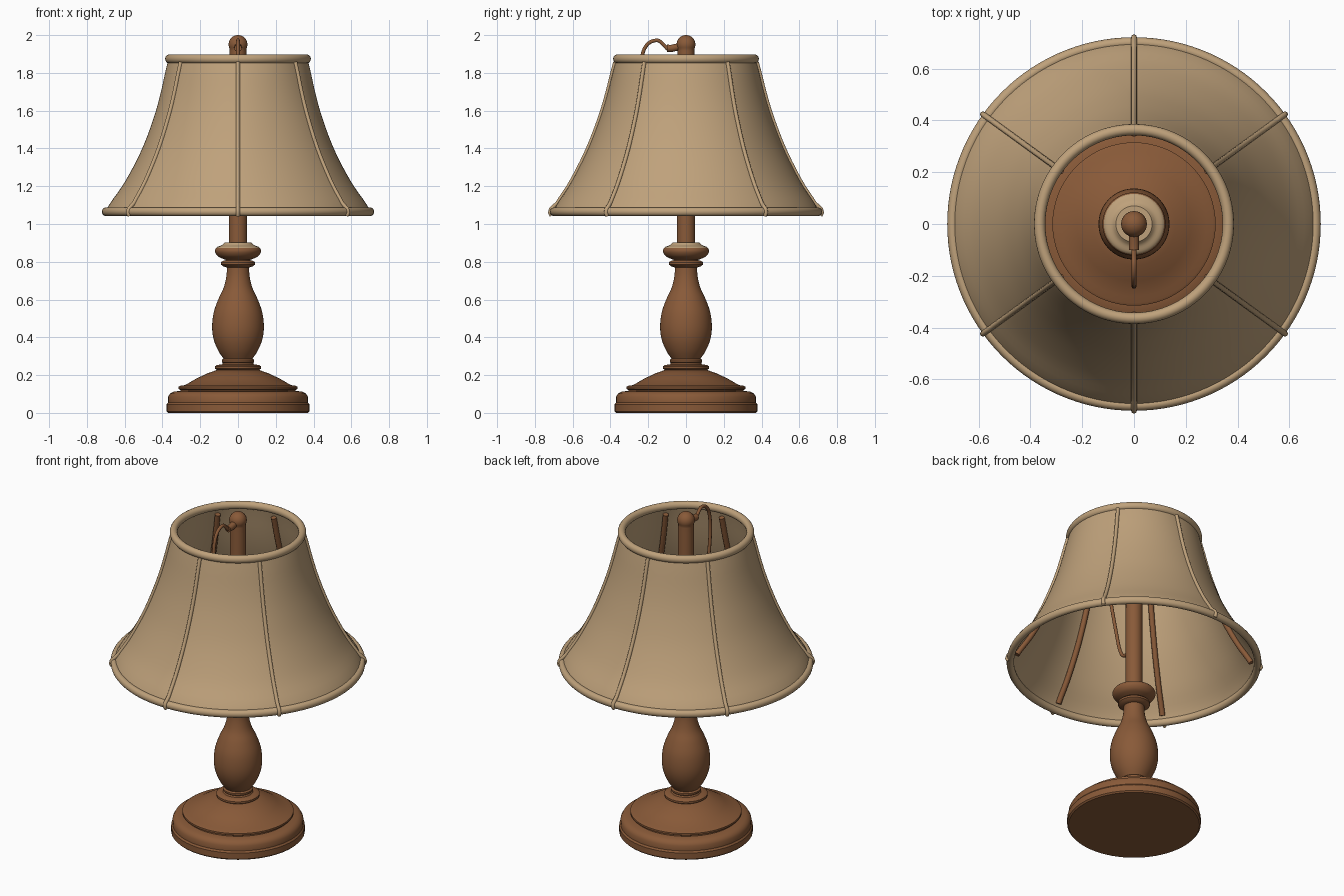
import bpy, bmesh, math

if "Cube" in bpy.data.objects:
    bpy.data.objects.remove(bpy.data.objects["Cube"])


def material(name, rgb):
    m = bpy.data.materials.new(name)
    m.diffuse_color = (*rgb, 1)
    m.use_nodes = True
    m.node_tree.nodes["Principled BSDF"].inputs["Base Color"].default_value = m.diffuse_color
    return m


BROWN = material("brown wood", (0.25, 0.102, 0.04))
BEIGE = material("beige fabric", (0.52, 0.358, 0.198))


def finish(obj, mats, angle=35):
    for m in mats:
        obj.data.materials.append(m)
    bpy.ops.object.select_all(action='DESELECT')
    obj.select_set(True)
    bpy.context.view_layer.objects.active = obj
    bpy.ops.object.shade_smooth_by_angle(angle=math.radians(angle))
    return obj


def spline(pts, n=6):
    """Catmull-Rom curve through the points."""
    p = [pts[0]] + list(pts) + [pts[-1]]
    out = []
    for i in range(1, len(p) - 2):
        for k in range(n):
            t = k / n
            out.append(tuple(0.5 * (2 * b + (c - a) * t + (2 * a - 5 * b + 4 * c - d) * t * t
                                    + (3 * b - a - 3 * c + d) * t ** 3)
                             for a, b, c, d in zip(*p[i - 1:i + 3])))
    return out + [tuple(pts[-1])]


def lathe(name, profile, mats, steps=72, closed=False, warp=None, angle=35):
    """Spin (radius, z) points about z; warp scales radius by angle and height."""
    bm = bmesh.new()
    rings = []
    for r, z in profile:
        if r < 1e-5:
            rings.append([bm.verts.new((0, 0, z))] * steps)
            continue
        ring = []
        for i in range(steps):
            a = 2 * math.pi * i / steps
            q = r * (warp(a, z) if warp else 1)
            ring.append(bm.verts.new((q * math.cos(a), q * math.sin(a), z)))
        rings.append(ring)
    pairs = list(zip(rings, rings[1:])) + ([(rings[-1], rings[0])] if closed else [])
    for lo, hi in pairs:
        for i in range(steps):
            j = (i + 1) % steps
            vs = list(dict.fromkeys((lo[i], lo[j], hi[j], hi[i])))
            if len(vs) > 2:
                bm.faces.new(vs)
    bmesh.ops.recalc_face_normals(bm, faces=bm.faces)
    me = bpy.data.meshes.new(name)
    bm.to_mesh(me)
    bm.free()
    obj = bpy.data.objects.new(name, me)
    bpy.context.collection.objects.link(obj)
    return finish(obj, mats, angle)


def tube(name, pts, radius, mat):
    cu = bpy.data.curves.new(name, 'CURVE')
    cu.dimensions = '3D'
    cu.bevel_depth = radius
    cu.bevel_resolution = 3
    cu.use_fill_caps = True
    s = cu.splines.new('POLY')
    s.points.add(len(pts) - 1)
    for q, p in zip(s.points, pts):
        q.co = (*p, 1)
    tmp = bpy.data.objects.new(name + "_path", cu)
    bpy.context.collection.objects.link(tmp)
    me = bpy.data.meshes.new_from_object(
        tmp.evaluated_get(bpy.context.evaluated_depsgraph_get()))
    bpy.data.objects.remove(tmp)
    me.materials.clear()
    obj = bpy.data.objects.new(name, me)
    bpy.context.collection.objects.link(obj)
    return finish(obj, [mat], 50)


def round_ring(r, z, a, b, n=14):
    return [(r + a * math.cos(2 * math.pi * i / n), z + b * math.sin(2 * math.pi * i / n))
            for i in range(n)]


# stepped base
lathe("base", [(0, 0), (0.37, 0), (0.378, 0.008), (0.378, 0.045), (0.37, 0.055), (0.37, 0.085),
               (0.36, 0.102), (0.34, 0.113), (0.305, 0.116), (0.305, 0.122), (0.315, 0.127),
               (0.315, 0.138), (0.305, 0.144), (0.28, 0.147), (0.22, 0.182), (0.16, 0.21),
               (0.11, 0.228), (0, 0.228)], [BROWN])

# turned foot rings and vase-shaped body
lathe("foot_rings", [(0, 0.22), (0.11, 0.226), (0.122, 0.234), (0.122, 0.246), (0.11, 0.254),
                     (0.085, 0.256), (0.08, 0.264), (0.086, 0.27), (0.086, 0.28), (0.076, 0.288),
                     (0, 0.288)], [BROWN])
lathe("body", [(0, 0.28)] + spline([(0.072, 0.28), (0.105, 0.33), (0.129, 0.39), (0.137, 0.455),
      (0.129, 0.53), (0.105, 0.6), (0.077, 0.66), (0.062, 0.72), (0.058, 0.775)], 4)
      + [(0, 0.775)], [BROWN])
lathe("neck_ring", [(0, 0.77), (0.06, 0.77), (0.078, 0.776), (0.09, 0.785), (0.09, 0.797),
                    (0.08, 0.805), (0.066, 0.808), (0.066, 0.82), (0, 0.82)], [BROWN])

# collar with a pale top
collar = lathe("collar", [(0, 0.812)] + spline([(0.07, 0.812), (0.105, 0.828), (0.122, 0.855),
               (0.112, 0.877), (0.085, 0.888), (0.07, 0.902)], 4) + [(0, 0.902)], [BROWN, BEIGE])
for f in collar.data.polygons:
    if f.center.z > 0.872:
        f.material_index = 1

# stem with rounded finial
lathe("stem", [(0, 0.89), (0.048, 0.89), (0.046, 1.88), (0.044, 1.918)]
      + [(0.05 * math.cos(t), 1.95 + 0.05 * math.sin(t))
         for t in [math.radians(-28 + 118 * i / 10) for i in range(10)]]
      + [(0, 2.0)], [BROWN], steps=32, angle=45)

# wire looping from the finial down to the stem, with its fitting
tube("loop_wire", spline([(0, y, z) for y, z in [
    (-0.03, 1.935), (-0.09, 1.925), (-0.115, 1.945), (-0.15, 1.972), (-0.2, 1.955),
    (-0.23, 1.9), (-0.24, 1.8), (-0.225, 1.65), (-0.19, 1.48), (-0.155, 1.32),
    (-0.125, 1.2), (-0.09, 1.145), (-0.03, 1.15)]], 5), 0.01, BROWN)
tube("wire_fitting", [(0, -0.03, 1.94), (0, -0.075, 1.93), (0, -0.1, 1.93)], 0.02, BROWN)

# bell shade: gently sunken panels between six seams
SEAMS = [math.radians(a) for a in (-144, -90, -36, 36, 90, 144)]
SHADE = spline([(0.708, 1.055), (0.68, 1.11), (0.62, 1.2), (0.565, 1.3), (0.517, 1.4),
                (0.477, 1.5), (0.442, 1.6), (0.413, 1.7), (0.388, 1.8), (0.368, 1.875)], 3)


def panel_dip(a, z):
    a = (a + math.pi) % (2 * math.pi) - math.pi
    ends = [SEAMS[-1] - 2 * math.pi] + SEAMS + [SEAMS[0] + 2 * math.pi]
    for lo, hi in zip(ends, ends[1:]):
        if lo <= a <= hi:
            t = (a - lo) / (hi - lo)
            h = max(0, min(1, (z - 1.055) / 0.82))
            return 1 - 0.02 * math.sin(math.pi * t) * math.sin(math.pi * h)
    return 1


lathe("shade", SHADE + [(r - 0.014, z) for r, z in reversed(SHADE)], [BEIGE],
      steps=120, closed=True, warp=panel_dip)
lathe("shade_top_rim", round_ring(0.364, 1.874, 0.022, 0.024), [BEIGE], 96, True, angle=60)
lathe("shade_bottom_rim", round_ring(0.7, 1.065, 0.021, 0.023), [BEIGE], 120, True, angle=60)

# outer seams and inner frame ribs
for i, a in enumerate(SEAMS):
    c, s = math.cos(a), math.sin(a)
    seam = [(0.712, 1.045), (0.721, 1.06), (0.715, 1.08)] + \
           [(r + 0.002, z) for r, z in SHADE if 1.1 < z < 1.86]
    tube(f"seam_{i + 1}", [(r * c, r * s, z) for r, z in seam], 0.011, BEIGE)
    tube(f"rib_{i + 1}", [((r - 0.028) * c, (r - 0.028) * s, z)
                          for r, z in SHADE if 1.07 < z < 1.84], 0.016, BROWN)
